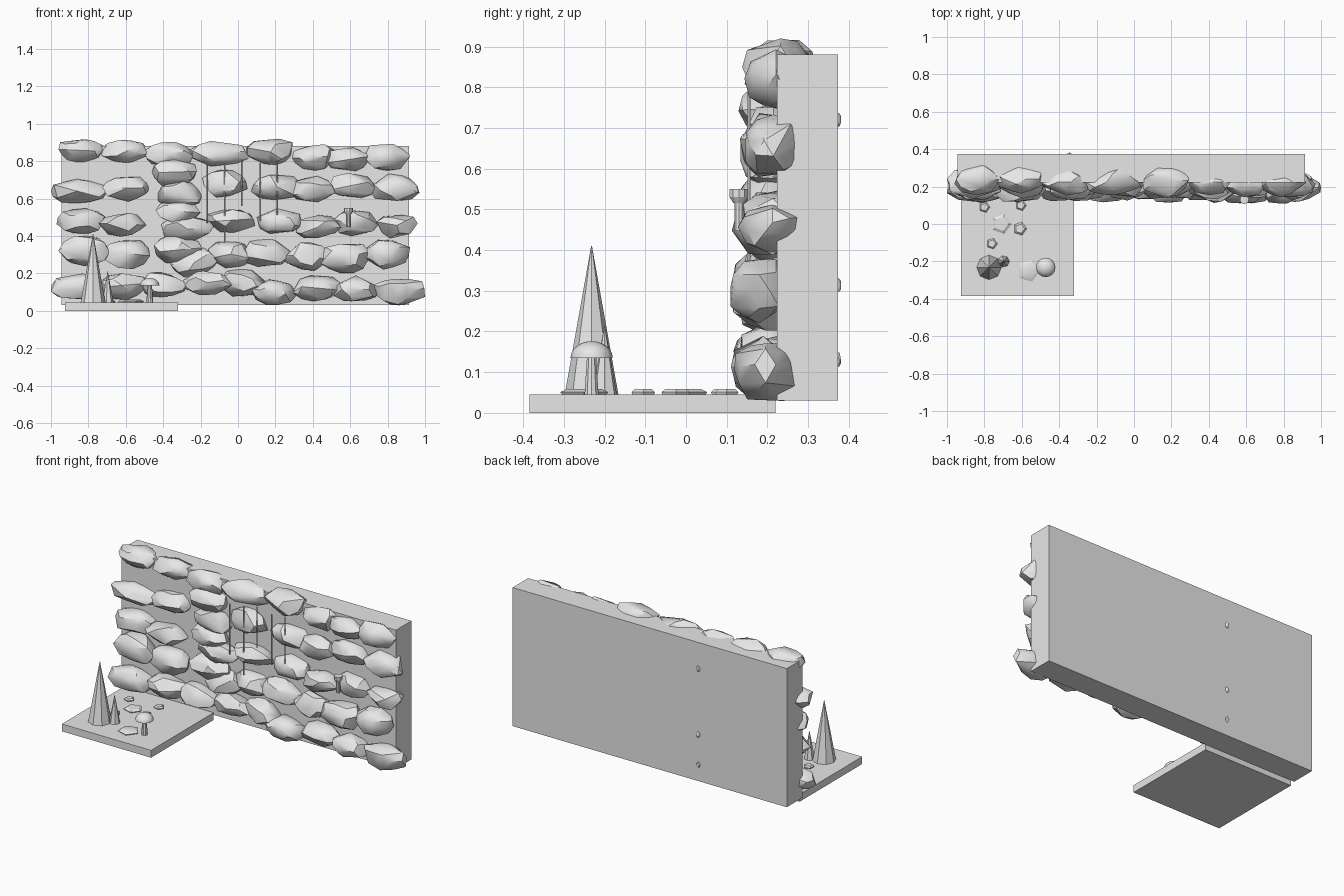
import bpy
import bmesh
import math
import random
from mathutils import Matrix, Vector

random.seed(7)
default_cube = bpy.data.objects.get("Cube")
if default_cube:
    bpy.data.objects.remove(default_cube, do_unlink=True)

stone_grey = bpy.data.materials.new("stone_grey")
stone_grey.use_nodes = True
grey = (0.8, 0.8, 0.8, 1)
stone_grey.diffuse_color = grey
stone_grey.node_tree.nodes["Principled BSDF"].inputs["Base Color"].default_value = grey
parts = []


def finish(name, bm):
    """Turn a bmesh into a named object."""
    bmesh.ops.recalc_face_normals(bm, faces=bm.faces)
    mesh = bpy.data.meshes.new(name)
    bm.to_mesh(mesh)
    bm.free()
    mesh.materials.append(stone_grey)
    obj = bpy.data.objects.new(name, mesh)
    bpy.context.collection.objects.link(obj)
    parts.append(obj)
    return obj


def box(name, low, high):
    low, high = Vector(low), Vector(high)
    bm = bmesh.new()
    bmesh.ops.create_cube(bm, size=1)
    bmesh.ops.scale(bm, vec=high - low, verts=bm.verts)
    bmesh.ops.translate(bm, vec=(low + high) / 2, verts=bm.verts)
    return finish(name, bm)


def lathe(name, x, y, profile, sides):
    """Stack of rings given as (radius, height) pairs, capped at both ends."""
    bm = bmesh.new()
    rings = []
    for radius, z in profile:
        ring = []
        for i in range(sides):
            a = math.tau * i / sides
            ring.append(bm.verts.new((x + radius * math.cos(a), y + radius * math.sin(a), z)))
        rings.append(ring)
    for lower, upper in zip(rings, rings[1:]):
        for i in range(sides):
            j = (i + 1) % sides
            bm.faces.new((lower[i], lower[j], upper[j], upper[i]))
    bm.faces.new(rings[0])
    bm.faces.new(rings[-1])
    bmesh.ops.remove_doubles(bm, verts=bm.verts, dist=0.00001)
    return finish(name, bm)


def rock(name, centre, half):
    """Rough convex boulder fitted to the given half sizes."""
    ball = bmesh.new()
    bmesh.ops.create_icosphere(ball, subdivisions=2, radius=1)
    turn = Matrix.Rotation(random.uniform(-0.4, 0.4), 3, "Y")
    points = [turn @ v.co * random.uniform(0.8, 1.15) for v in ball.verts]
    ball.free()
    low = [min(p[k] for p in points) for k in range(3)]
    high = [max(p[k] for p in points) for k in range(3)]
    bm = bmesh.new()
    for p in points:
        bm.verts.new([centre[k] + half[k] * (2 * (p[k] - low[k]) / (high[k] - low[k]) - 1)
                      for k in range(3)])
    hull = bmesh.ops.convex_hull(bm, input=bm.verts)
    loose = [v for v in hull["geom_interior"] if isinstance(v, bmesh.types.BMVert)]
    bmesh.ops.delete(bm, geom=loose, context="VERTS")
    return finish(name, bm)


# Backing wall and ground slab
box("wall", (-0.945, 0.223, 0.03), (0.915, 0.373, 0.88))
box("ground_slab", (-0.925, -0.385, 0), (-0.32, 0.22, 0.045))

# Boulder rows: depth, half height, then x, z and half width in hundredths
rows = [
    (0.195, 0.068, [(-86, 13, 14), (-61, 13, 13), (-39, 14, 12), (-17, 15, 14), (3, 15, 12),
                    (19, 10, 12), (42, 12, 13), (63, 12, 12), (86, 10, 14)]),
    (0.2, 0.075, [(-82, 32, 14), (-60, 30, 13), (-32, 33, 13), (-23, 26, 13), (-4, 30, 12),
                  (16, 31, 12), (37, 29, 12), (57, 28, 13), (79, 30, 13)]),
    (0.2, 0.066, [(-84, 48, 13), (-62, 46, 13), (-32, 53, 12), (-27, 44, 14), (-4, 48, 13),
                  (22, 48, 12), (43, 45, 12), (63, 47, 12), (85, 45, 11)]),
    (0.21, 0.07, [(-85, 64, 15), (-60, 65, 13), (-34, 74, 12), (-31, 62, 12), (-7, 68, 12),
                  (20, 66, 13), (40, 65, 12), (61, 67, 13), (84, 66, 13)]),
    (0.23, 0.068, [(-84, 85, 12), (-61, 85, 13), (-37, 84, 13), (-10, 84, 16), (17, 85, 13),
                   (40, 82, 12), (59, 81, 12), (80, 82, 12)]),
]
for r, (depth, tall, stones) in enumerate(rows):
    for s, (x, z, wide) in enumerate(stones):
        rock(f"boulder_{r}_{s}", (x / 100, depth + random.uniform(-0.01, 0.015), z / 100),
             (wide / 100, random.uniform(0.07, 0.085), tall * random.uniform(0.92, 1.08)))

# Tiny stone tips poking through the back of the wall
for z in (0.13, 0.315, 0.72):
    rock("back_tip", (-0.345, 0.372, z), (0.012, 0.009, 0.018))

# Hanging vines
for x, bottom, top in ((-0.165, 0.47, 0.78), (-0.07, 0.37, 0.79), (0.02, 0.56, 0.81),
                       (0.12, 0.48, 0.79), (0.21, 0.5, 0.8)):
    lathe("vine", x, 0.155, [(0.004, bottom), (0.004, top)], 6)

# Wall torch
lathe("torch_handle", 0.59, 0.13, [(0.012, 0.447), (0.012, 0.53)], 10)
lathe("torch_cup", 0.59, 0.13, [(0.014, 0.515), (0.024, 0.53), (0.024, 0.55), (0.012, 0.55)], 10)

# Pointed spires
lathe("large_spire", -0.775, -0.232, [(0.066, 0.045), (0.001, 0.41)], 8)
lathe("small_spire", -0.697, -0.2, [(0.031, 0.045), (0.001, 0.213)], 7)

# Mushroom
lathe("mushroom_stem", -0.472, -0.232, [(0.018, 0.045), (0.012, 0.135)], 10)
dome = [(0.052 * math.cos(a), 0.135 + 0.041 * math.sin(a))
        for a in (math.pi / 2 * i / 6 for i in range(7))]
lathe("mushroom_cap", -0.472, -0.232, dome, 16)

# Flat pebbles on the slab
for x, y, radius in ((-0.8, 0.09, 0.03), (-0.605, 0.1, 0.03), (-0.71, 0, 0.055),
                     (-0.61, -0.025, 0.037), (-0.76, -0.105, 0.03), (-0.565, -0.25, 0.062)):
    lathe("pebble", x, y, [(radius * 0.9, 0.043), (radius, 0.051), (radius * 0.7, 0.059)], 5)

# Smooth shading that keeps the facets sharp
bpy.ops.object.select_all(action="DESELECT")
for obj in parts:
    obj.select_set(True)
bpy.context.view_layer.objects.active = parts[0]
bpy.ops.object.shade_smooth_by_angle(angle=math.radians(30))
